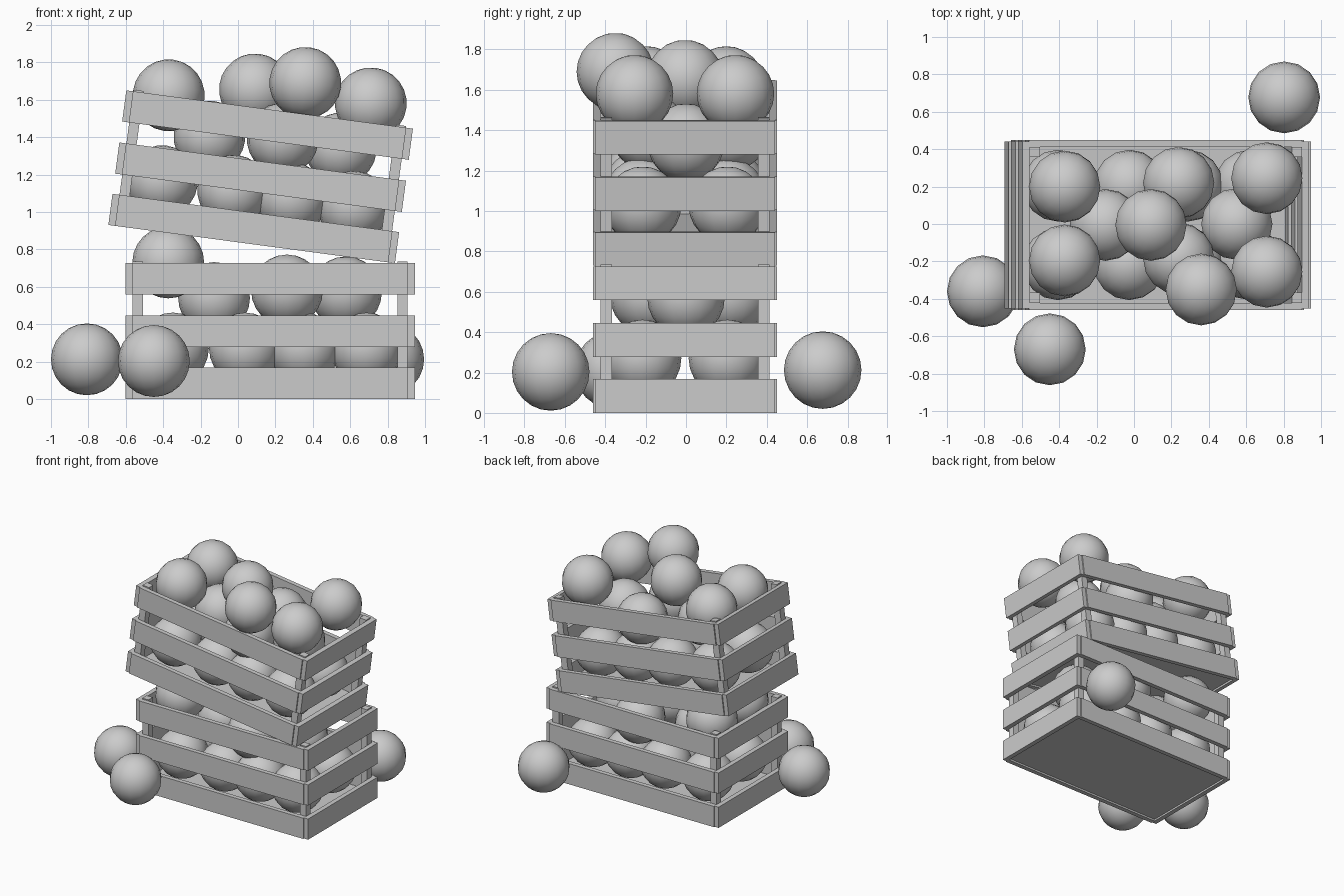
import bpy, bmesh
from math import radians
from mathutils import Matrix

if "Cube" in bpy.data.objects:
    bpy.data.objects.remove(bpy.data.objects["Cube"])

R = 0.192  # ball radius


def new_object(name, bm, matrix):
    mesh = bpy.data.meshes.new(name)
    bm.to_mesh(mesh)
    bm.free()
    ob = bpy.data.objects.new(name, mesh)
    bpy.context.collection.objects.link(ob)
    ob.matrix_world = matrix
    return ob


def box(bm, x0, x1, y0, y1, z0, z1):
    m = Matrix.Translation(((x0 + x1) / 2, (y0 + y1) / 2, (z0 + z1) / 2))
    m = m @ Matrix.Diagonal((x1 - x0, y1 - y0, z1 - z0, 1))
    bmesh.ops.create_cube(bm, size=1, matrix=m)


def ball(name, matrix):
    bm = bmesh.new()
    bmesh.ops.create_uvsphere(bm, u_segments=16, v_segments=12, radius=R)
    for f in bm.faces:
        f.smooth = True
    return new_object(name, bm, matrix)


def crate(name, matrix):
    # three rows of slats on each side
    bm = bmesh.new()
    for z in (0.0, 0.277, 0.558):
        for s in (-1, 1):
            y0, y1 = sorted((s * 0.418, s * 0.455))
            box(bm, -0.737, 0.737, y0, y1, z, z + 0.168)
            x0, x1 = sorted((s * 0.735, s * 0.773))
            box(bm, x0, x1, -0.446, 0.446, z, z + 0.168)
    new_object(name + "_slats", bm, matrix)
    # corner posts
    bm = bmesh.new()
    for sx in (-1, 1):
        for sy in (-1, 1):
            x0, x1 = sorted((sx * 0.68, sx * 0.735))
            y0, y1 = sorted((sy * 0.362, sy * 0.418))
            box(bm, x0, x1, y0, y1, 0.02, 0.735)
    new_object(name + "_posts", bm, matrix)
    # floor board
    bm = bmesh.new()
    box(bm, -0.735, 0.735, -0.418, 0.418, 0.015, 0.06)
    new_object(name + "_floor", bm, matrix)


# fruit layout inside a crate, in crate space
bottom_layer = [(x, y, 0.27) for x in (-0.52, -0.135, 0.18, 0.515) for y in (-0.21, 0.21)]
middle_layer = [(-0.3, 0.0, 0.54), (0.09, 0.225, 0.58), (0.09, -0.18, 0.58), (0.405, 0.005, 0.57)]
corner_pair = [(-0.545, 0.205, 0.73), (-0.545, -0.19, 0.73)]
top_heap = [(-0.092, 0.0, 0.822), (0.17, -0.345, 0.892),
            (0.532, 0.25, 0.83), (0.532, -0.25, 0.83)]

lower = Matrix.Translation((0.172, -0.005, 0))
upper = Matrix.Translation((0.073, -0.005, 0.828)) @ Matrix.Rotation(radians(7.6), 4, 'Y')
base_fill = bottom_layer + middle_layer + corner_pair

for name, m, fruit in (("lower_crate", lower, base_fill),
                       ("upper_crate", upper, base_fill + top_heap)):
    crate(name, m)
    for i, p in enumerate(fruit):
        ball(f"{name}_fruit_{i + 1}", m @ Matrix.Translation(p))

# loose fruit on the ground
for i, p in enumerate([(-0.808, -0.36, 0.212), (-0.45, -0.67, 0.203), (0.803, 0.677, 0.212)]):
    ball(f"loose_fruit_{i + 1}", Matrix.Translation(p))
